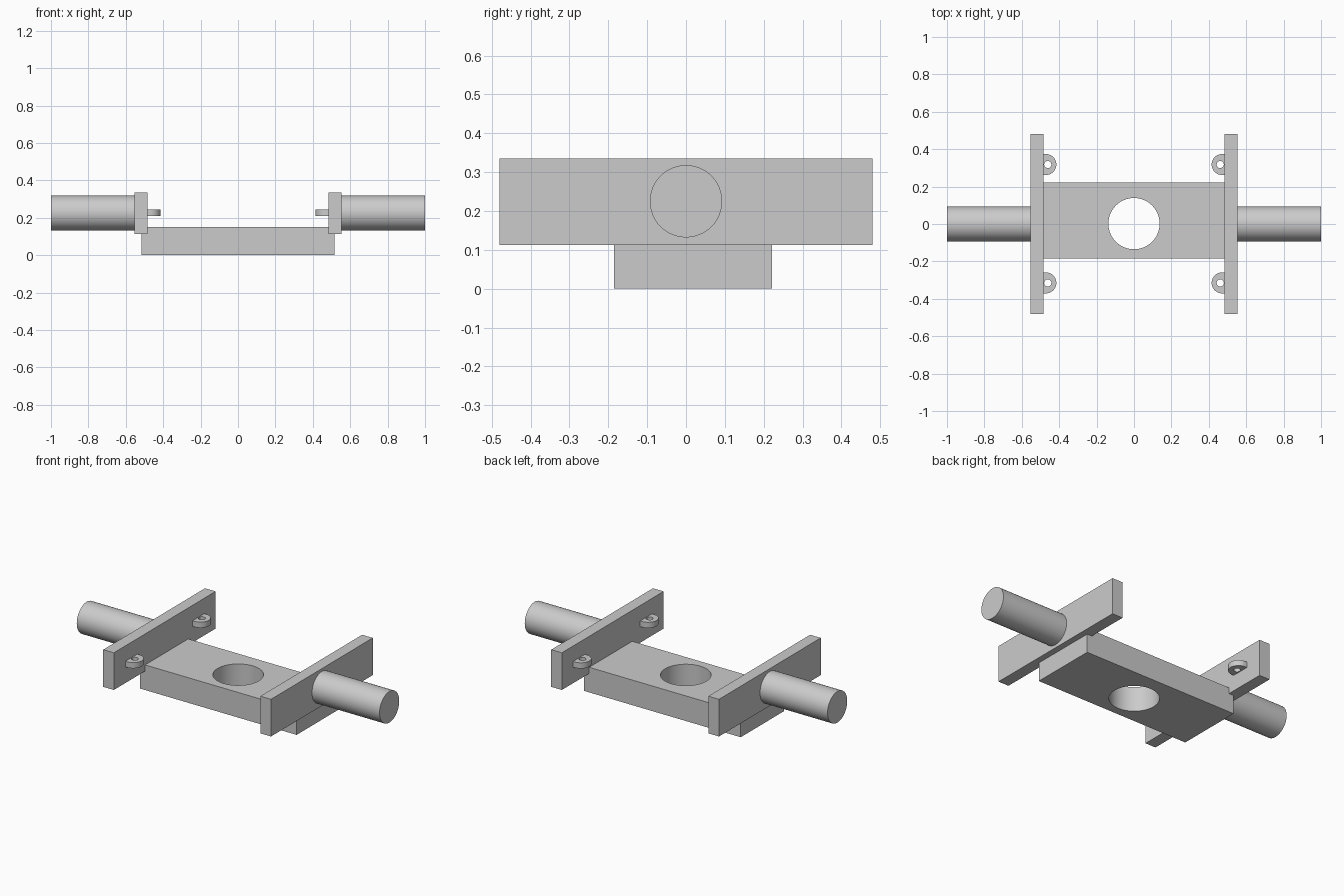
import bpy, bmesh, math
from mathutils import Matrix

cube = bpy.data.objects.get("Cube")
if cube:
    bpy.data.objects.remove(cube, do_unlink=True)

grey = bpy.data.materials.new("plain grey")
grey.use_nodes = True
grey.diffuse_color = (0.6, 0.6, 0.6, 1)
grey.node_tree.nodes["Principled BSDF"].inputs["Base Color"].default_value = (0.6, 0.6, 0.6, 1)


def finish(name, bm, smooth=False):
    bmesh.ops.recalc_face_normals(bm, faces=bm.faces)
    mesh = bpy.data.meshes.new(name)
    bm.to_mesh(mesh)
    bm.free()
    mesh.materials.append(grey)
    obj = bpy.data.objects.new(name, mesh)
    bpy.context.collection.objects.link(obj)
    if smooth:
        bpy.ops.object.select_all(action="DESELECT")
        obj.select_set(True)
        bpy.context.view_layer.objects.active = obj
        bpy.ops.object.shade_smooth_by_angle(angle=math.radians(30))
    return obj


def box(name, low, high):
    bm = bmesh.new()
    bmesh.ops.create_cube(bm, size=1)
    for v in bm.verts:
        v.co = [a + (b - a) * (c + 0.5) for a, b, c in zip(low, high, v.co)]
    return finish(name, bm)


def cylinder(name, radius, depth, centre, along_x=False, sides=64):
    bm = bmesh.new()
    turn = Matrix.Rotation(math.pi / 2, 4, "Y") if along_x else Matrix()
    bmesh.ops.create_cone(bm, cap_ends=True, segments=sides, radius1=radius, radius2=radius,
                          depth=depth, matrix=Matrix.Translation(centre) @ turn)
    return finish(name, bm, True)


def drill(target, radius, centre):
    # Cut a vertical round hole through the target
    cutter = cylinder(target.name + "_cutter", radius, 1, centre)
    cutter.hide_render = True
    cutter.hide_set(True)
    cut = target.modifiers.new("hole", "BOOLEAN")
    cut.operation = "DIFFERENCE"
    cut.solver = "EXACT"
    cut.object = cutter
    bpy.context.view_layer.objects.active = target
    target.select_set(True)
    bpy.ops.object.modifier_apply(modifier=cut.name)
    bpy.data.objects.remove(cutter, do_unlink=True)
    bpy.ops.object.select_all(action="DESELECT")
    target.select_set(True)
    bpy.ops.object.shade_smooth_by_angle(angle=math.radians(30))


def lug(name, side, y):
    # Round-nosed tab whose flat root is buried in the rail
    radius, nose_x, z = 0.056, 0.471, 0.226
    outline = [(0.5, -radius), (0.5, radius)]
    for i in range(33):
        a = math.pi / 2 + math.pi * i / 32
        outline.append((nose_x + radius * math.cos(a), radius * math.sin(a)))
    bm = bmesh.new()
    face = bm.faces.new([bm.verts.new((side * x, y + dy, z - 0.017)) for x, dy in outline])
    new = bmesh.ops.extrude_face_region(bm, geom=[face])["geom"]
    bmesh.ops.translate(bm, vec=(0, 0, 0.034),
                        verts=[g for g in new if isinstance(g, bmesh.types.BMVert)])
    drill(finish(name, bm), 0.019, (side * 0.461, y, z))


# Bored base plate
base = box("base_plate", (-0.517, -0.185, 0), (0.517, 0.222, 0.15))
drill(base, 0.137, (0, 0.002, 0.1))

# Side rails with outer pins and inner lugs
for side, label in ((-1, "right"), (1, "left")):
    inner, outer = sorted((side * 0.484, side * 0.554))
    box(label + "_rail", (inner, -0.48, 0.113), (outer, 0.48, 0.335))
    cylinder(label + "_pin", 0.093, 0.47, (side * 0.765, 0, 0.225), True)
    lug(label + "_front_lug", side, -0.315)
    lug(label + "_back_lug", side, 0.318)
